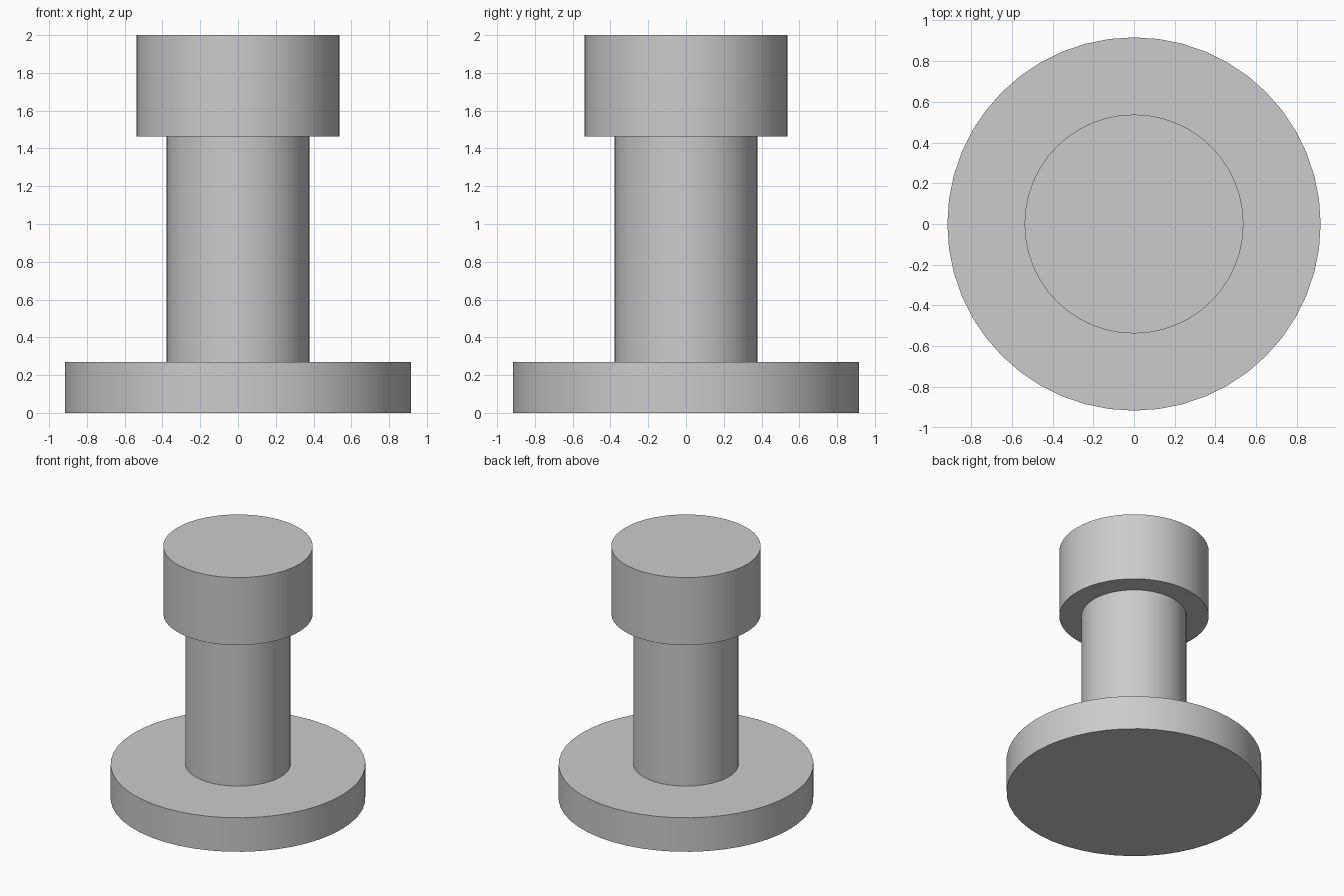
import bpy
import math

cube = bpy.data.objects.get("Cube")
if cube:
    bpy.data.objects.remove(cube, do_unlink=True)

# One plain grey for the whole model
grey = bpy.data.materials.new("light_grey")
grey.use_nodes = True
colour = (0.6, 0.6, 0.6, 1.0)
grey.diffuse_color = colour
grey.node_tree.nodes["Principled BSDF"].inputs["Base Color"].default_value = colour


def disc(name, radius, bottom, top):
    """Upright cylinder between two heights, smooth round with sharp rims."""
    bpy.ops.mesh.primitive_cylinder_add(
        vertices=48, radius=radius, depth=top - bottom,
        location=(0, 0, (bottom + top) / 2))
    part = bpy.context.object
    part.name = name
    part.data.materials.append(grey)
    bpy.ops.object.shade_smooth_by_angle(angle=math.radians(30))
    return part


# Stacked parts: wide foot, slim stem, thick cap
disc("base_flange", 0.917, 0.0, 0.27)
disc("stem", 0.378, 0.27, 1.464)
disc("head", 0.538, 1.464, 2.0)
